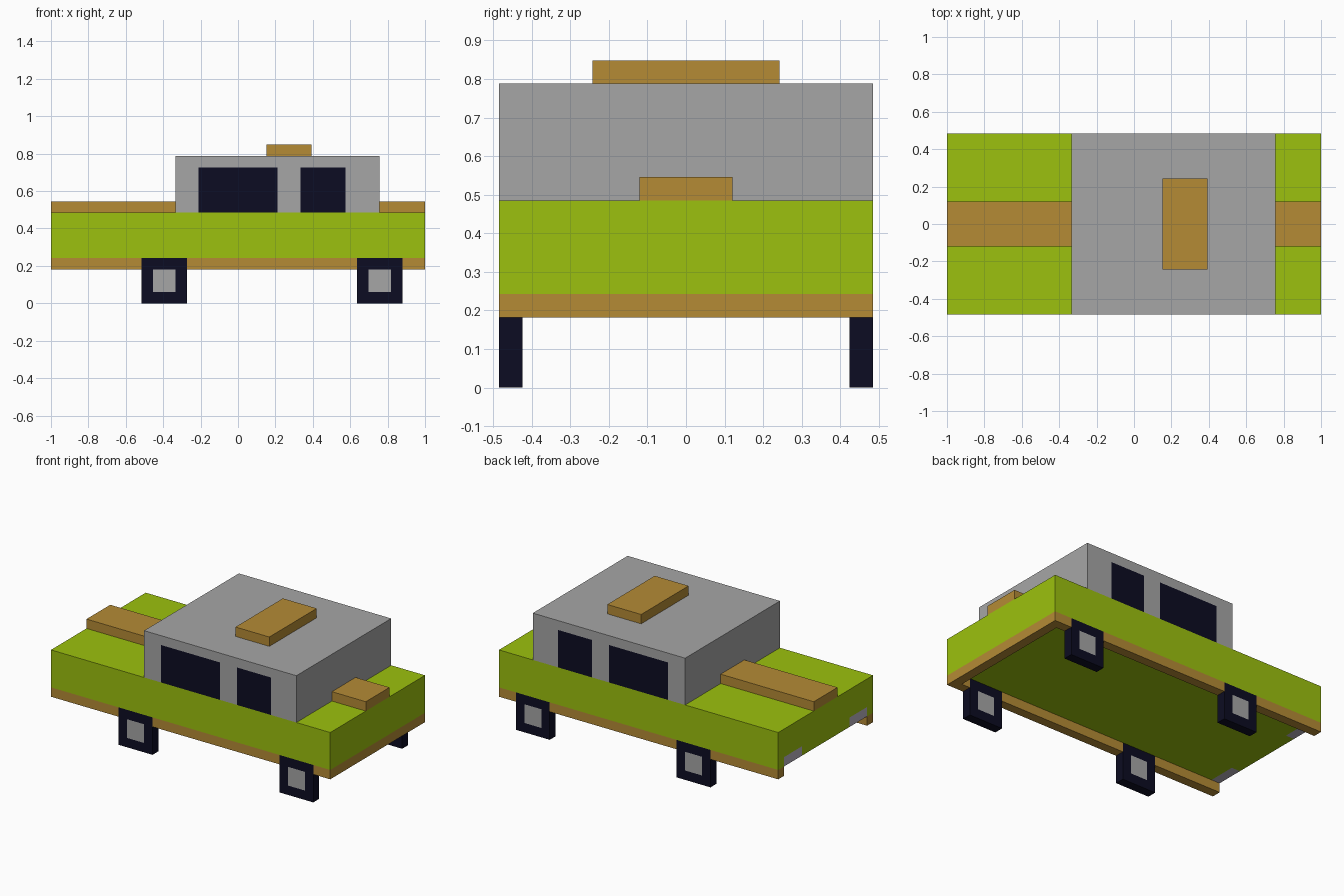
import bpy, bmesh
from mathutils import Vector

if "Cube" in bpy.data.objects:
    bpy.data.objects.remove(bpy.data.objects["Cube"], do_unlink=True)

U = 2 / 33                      # one block; the car is 33 x 16 x 14 blocks
ORIGIN = Vector((16.5, 8, 0))


def material(name, rgb):
    linear = [(c / 255 / 12.92) if c < 11 else ((c / 255 + 0.055) / 1.055) ** 2.4 for c in rgb]
    m = bpy.data.materials.new(name)
    m.use_nodes = True
    m.diffuse_color = (*linear, 1)
    m.node_tree.nodes["Principled BSDF"].inputs["Base Color"].default_value = (*linear, 1)
    return m


green = material("lime green", (156, 193, 14))
brown = material("tan brown", (181, 139, 53))
grey = material("light grey", (166, 166, 166))
dark = material("dark navy", (12, 12, 34))
lamp = material("lamp grey", (184, 178, 190))


def block(name, lo, hi, mat, accent=None, patches=()):
    """Box in block units; faces inside any patch box get the accent colour."""
    lo, hi = Vector(lo), Vector(hi)
    bm = bmesh.new()
    bmesh.ops.create_cube(bm, size=1)
    for v in bm.verts:
        v.co = Vector([(lo[i] + hi[i]) / 2 + v.co[i] * (hi[i] - lo[i]) for i in range(3)])
    # Cut the surface along the patch borders
    cuts = {(i, p[e][i]) for p in patches for e in (0, 1) for i in range(3)}
    for axis, at in sorted(cuts):
        if lo[axis] < at < hi[axis]:
            normal = Vector((0, 0, 0))
            normal[axis] = 1
            bmesh.ops.bisect_plane(bm, geom=bm.verts[:] + bm.edges[:] + bm.faces[:],
                                   plane_co=normal * at, plane_no=normal, dist=1e-5)
    for f in bm.faces:
        c = f.calc_center_median()
        if any(all(a[i] - 1e-4 <= c[i] <= b[i] + 1e-4 for i in range(3)) for a, b in patches):
            f.material_index = 1
    for v in bm.verts:
        v.co = (v.co - ORIGIN) * U
    mesh = bpy.data.meshes.new(name)
    bm.to_mesh(mesh)
    bm.free()
    mesh.materials.append(mat)
    if accent:
        mesh.materials.append(accent)
    obj = bpy.data.objects.new(name, mesh)
    bpy.context.collection.objects.link(obj)
    return obj


# Main body with two lamps in the low edge of one end
block("body", (0, 0, 4), (33, 16, 8), green, lamp,
      [((0, 1, 4), (1, 4, 5)), ((0, 12, 4), (1, 15, 5))])

# Cabin with a long and a short window on both sides
windows = [((a, y, 8), (b, y, 12)) for a, b in ((13, 20), (22, 26)) for y in (0, 16)]
block("cabin", (11, 0, 8), (29, 16, 13), grey, dark, windows)

# Raised roof block and stripes on the two decks
block("roof_block", (19, 4, 13), (23, 12, 14), brown)
block("long_deck_stripe", (0, 6, 8), (11, 10, 9), brown)
block("short_deck_stripe", (29, 6, 8), (33, 10, 9), brown)

# Lower trim: side rails broken by the wheels, and a bar across one end
for side, y in (("front", 0), ("back", 15)):
    for n, (a, b) in enumerate(((0, 8), (12, 27), (31, 33)), 1):
        block(f"{side}_trim_{n}", (a, y, 3), (b, y + 1, 4), brown)
    # Square wheels with hubs on both faces
    for n, x in enumerate((8, 27), 1):
        hubs = [((x + 1, h, 1), (x + 3, h, 3)) for h in (y, y + 1)]
        block(f"{side}_wheel_{n}", (x, y, 0), (x + 4, y + 1, 4), dark, grey, hubs)
block("end_trim", (32, 1, 3), (33, 15, 4), brown)
